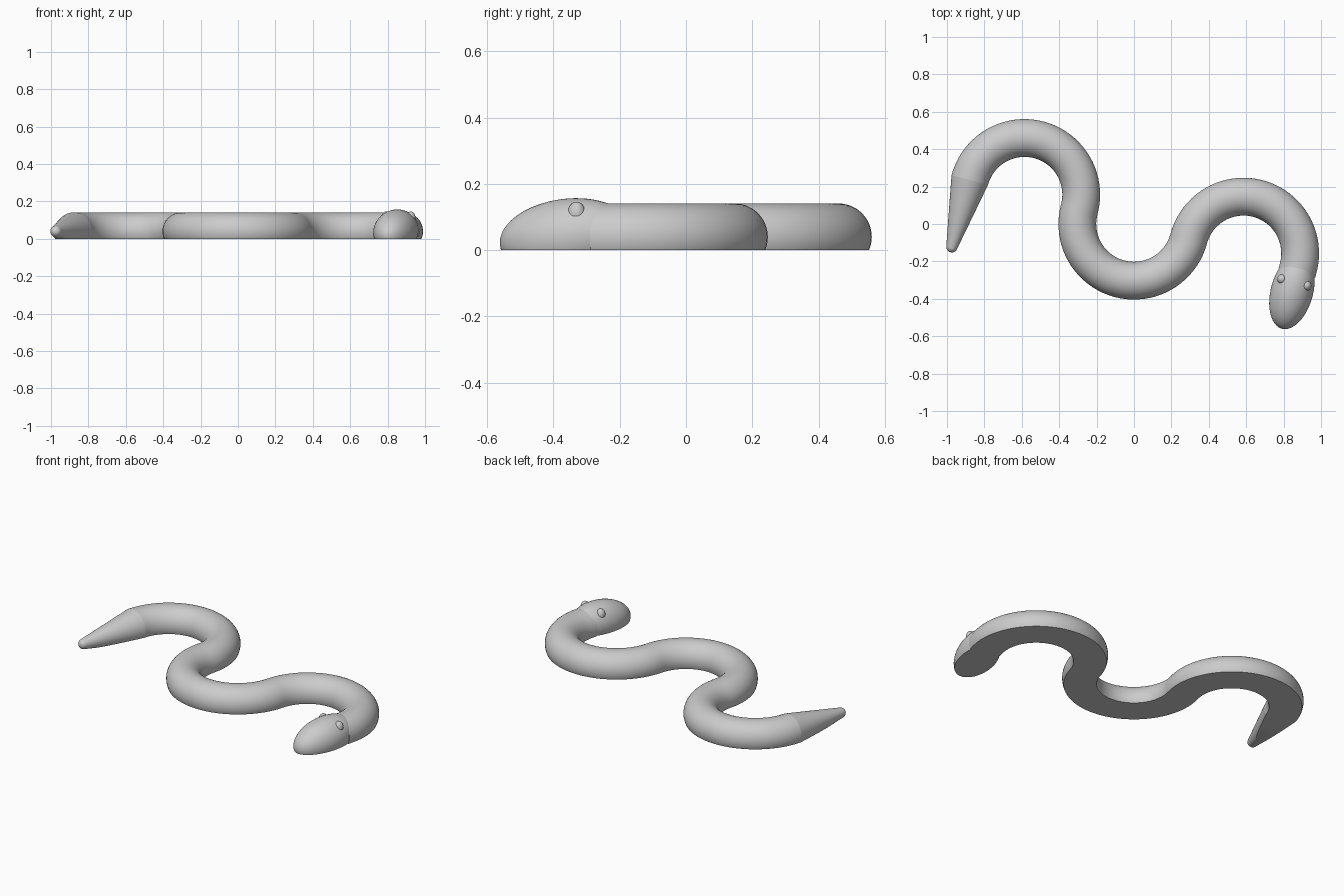
import bpy, bmesh, math
from mathutils import Matrix, Vector

cube = bpy.data.objects.get("Cube")
if cube:
    bpy.data.objects.remove(cube, do_unlink=True)

grey = bpy.data.materials.new("plain_grey")
grey.use_nodes = True
grey.diffuse_color = (0.6, 0.6, 0.6, 1)
grey.node_tree.nodes["Principled BSDF"].inputs["Base Color"].default_value = (0.6, 0.6, 0.6, 1)

TILT = math.radians(15)
BEND, TUBE, AXIS_Z = 0.303, 0.101, 0.04
FORWARD = Vector((-math.sin(TILT), -math.cos(TILT), 0))   # heading of both head and tail
SIDE = Vector((math.cos(TILT), -math.sin(TILT), 0))


def finish(name, bm):
    """Cut the part flat on the ground, cap it and shade it smooth."""
    geom = bm.verts[:] + bm.edges[:] + bm.faces[:]
    bmesh.ops.bisect_plane(bm, geom=geom, plane_co=(0, 0, 0), plane_no=(0, 0, 1), clear_inner=True)
    bmesh.ops.holes_fill(bm, edges=[e for e in bm.edges if e.is_boundary])
    bmesh.ops.recalc_face_normals(bm, faces=bm.faces[:])
    mesh = bpy.data.meshes.new(name)
    bm.to_mesh(mesh)
    bm.free()
    mesh.materials.append(grey)
    obj = bpy.data.objects.new(name, mesh)
    bpy.context.collection.objects.link(obj)
    bpy.ops.object.select_all(action='DESELECT')
    obj.select_set(True)
    bpy.context.view_layer.objects.active = obj
    bpy.ops.object.shade_smooth_by_angle(angle=math.radians(35))
    return obj


def sweep(name, stations, sides=48):
    """Loft circles given as (centre, heading, radius)."""
    bm = bmesh.new()
    rings = []
    for centre, heading, radius in stations:
        across = Vector((-heading.y, heading.x, 0))
        ring = []
        for i in range(sides):
            a = math.tau * i / sides
            ring.append(bm.verts.new(centre + radius * (math.cos(a) * across + math.sin(a) * Vector((0, 0, 1)))))
        rings.append(ring)
    for a, b in zip(rings, rings[1:]):
        for i in range(sides):
            j = (i + 1) % sides
            bm.faces.new((a[i], a[j], b[j], b[i]))
    bm.faces.new(rings[0])
    bm.faces.new(rings[-1])
    return finish(name, bm)


def ellipsoid(name, centre, radii, pitch=0):
    """Ellipsoid whose long axis follows the heading; radii are side, length, height."""
    bm = bmesh.new()
    bmesh.ops.create_uvsphere(bm, u_segments=48, v_segments=32, radius=1)
    turn = Matrix.Rotation(-TILT, 4, 'Z') @ Matrix.Rotation(pitch, 4, 'X')
    poles_forward = Matrix.Rotation(math.pi / 2, 4, 'X')
    bm.transform(Matrix.Translation(centre) @ turn @ Matrix.Diagonal((*radii, 1)) @ poles_forward)
    return finish(name, bm)


def arc(cx, cy, start, end, steps=40):
    """Stations along a circular bend, angles in degrees."""
    out = []
    turn = 1 if end > start else -1
    for i in range(steps + 1):
        a = math.radians(start + (end - start) * i / steps)
        centre = Vector((cx + BEND * math.cos(a), cy + BEND * math.sin(a), AXIS_Z))
        out.append((centre, turn * Vector((-math.sin(a), math.cos(a), 0)), TUBE))
    return out


# Winding body: three bends that meet tangentially
bx, by = 2 * BEND * math.cos(TILT), 2 * BEND * math.sin(TILT)
path = arc(bx, -by, -15, 165)[:-1] + arc(0, 0, -15, -195)[:-1] + arc(-bx, by, -15, 165)
neck = path[0][0]
path.insert(0, (neck + 0.03 * FORWARD, path[0][1], TUBE))
sweep("body", path)

# Tapering tail with a rounded tip
root = path[-1][0]
TAIL, TIP = 0.37, 0.03
tail = [(root, FORWARD, TUBE)]
for i in range(9):
    a = math.radians(10 + 78 * i / 8)
    tail.append((root + FORWARD * (TAIL + TIP * math.sin(a)), FORWARD, TIP * math.cos(a)))
sweep("tail", tail)

# Head, nose dipped toward the ground
ellipsoid("head", neck + 0.13 * FORWARD, (0.113, 0.207, 0.115), math.radians(7))

# Eyes
for name, s in (("left_eye", 1), ("right_eye", -1)):
    ellipsoid(name, neck + 0.08 * FORWARD + s * 0.068 * SIDE + Vector((0, 0, 0.07)), (0.026, 0.027, 0.036))
